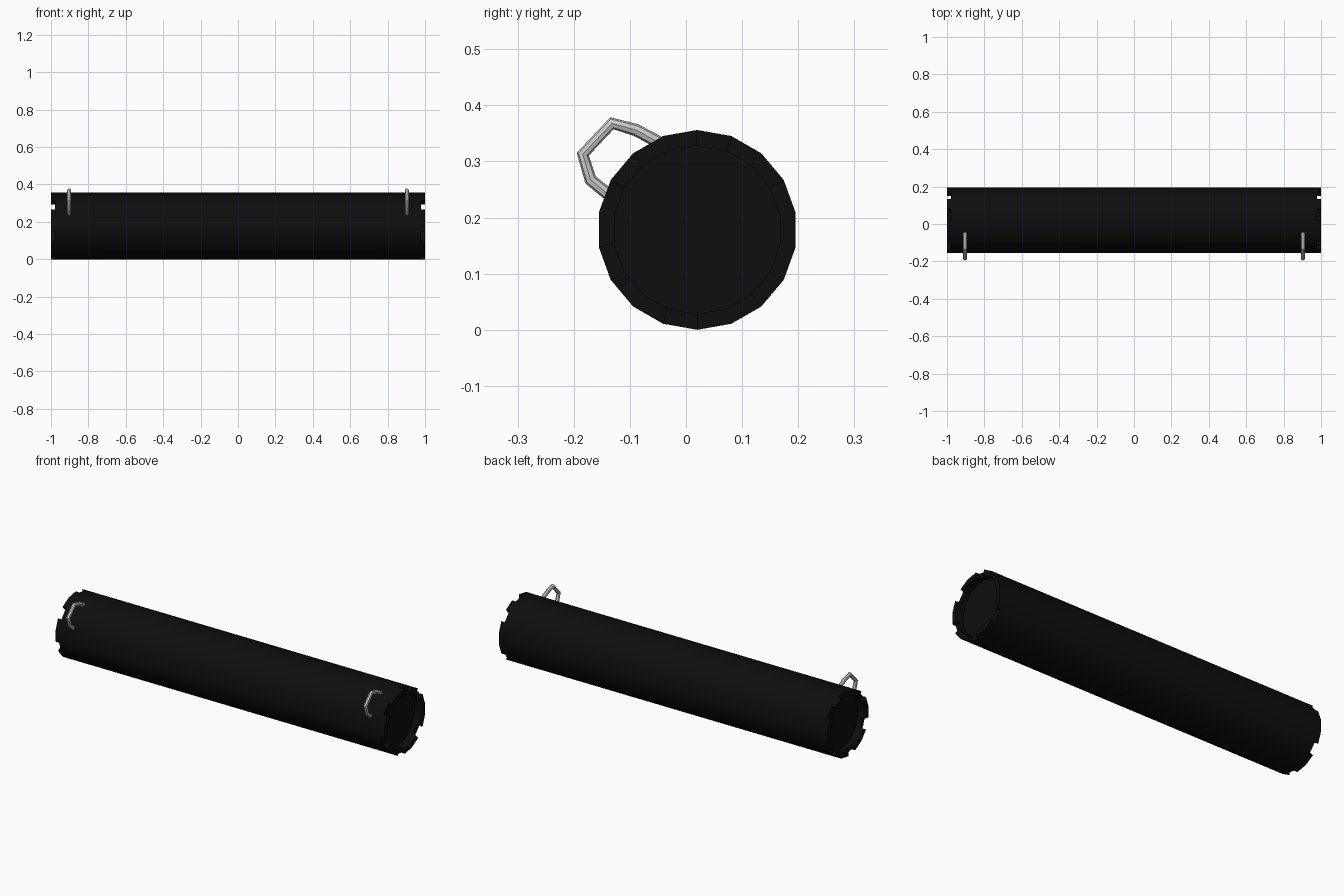
import bpy, bmesh, math

if "Cube" in bpy.data.objects:
    bpy.data.objects.remove(bpy.data.objects["Cube"])

SIDES = 18
CY, CZ = 0.02, 0.178
R_OUT, R_IN = 0.178, 0.15
NOTCHES = {2, 4, 7, 10, 13, 16}   # sides cut away at the rim


def ring(bm, x, r):
    pts = []
    for k in range(SIDES):
        a = math.radians(20 * k - 10)
        pts.append(bm.verts.new((x, CY + r * math.cos(a), CZ + r * math.sin(a))))
    return pts


def add_mirror(obj):
    m = obj.modifiers.new("mirror", 'MIRROR')
    m.use_axis = (True, False, False)


# Tube body: one half with a notched rim and recessed cap, mirrored in x
bm = bmesh.new()
mid = ring(bm, 0, R_OUT)
out_low = ring(bm, 0.979, R_OUT)
out_top = ring(bm, 1.0, R_OUT)
in_top = ring(bm, 1.0, R_IN)
in_low = ring(bm, 0.979, R_IN)
floor = ring(bm, 0.955, R_IN)


def strip(a, b, k):
    n = (k + 1) % SIDES
    bm.faces.new((a[k], a[n], b[n], b[k]))


for k in range(SIDES):
    strip(mid, out_low, k)
    strip(in_low, floor, k)
    if k in NOTCHES:
        strip(out_low, in_low, k)
    else:
        strip(out_low, out_top, k)
        strip(out_top, in_top, k)
        strip(in_top, in_low, k)
    # notch side walls
    if (k in NOTCHES) != ((k - 1) % SIDES in NOTCHES):
        bm.faces.new((out_low[k], out_top[k], in_top[k], in_low[k]))
bm.faces.new(floor)
bmesh.ops.recalc_face_normals(bm, faces=bm.faces)
mesh = bpy.data.meshes.new("tube_body")
bm.to_mesh(mesh)
bm.free()
tube = bpy.data.objects.new("tube_body", mesh)
bpy.context.collection.objects.link(tube)
black = bpy.data.materials.new("black")
black.diffuse_color = (0.004, 0.004, 0.004, 1)
black.use_nodes = True
black.node_tree.nodes["Principled BSDF"].inputs["Base Color"].default_value = black.diffuse_color
mesh.materials.append(black)
add_mirror(tube)

# Strap loops: bent wire near each end
path = [(-0.03, 0.322), (-0.05, 0.335), (-0.089, 0.356), (-0.132, 0.368),
        (-0.184, 0.313), (-0.170, 0.267), (-0.138, 0.241), (-0.12, 0.228)]
curve = bpy.data.curves.new("strap_loops", 'CURVE')
curve.dimensions = '3D'
curve.bevel_depth = 0.011
curve.bevel_resolution = 2
curve.use_fill_caps = True
sp = curve.splines.new('POLY')
sp.points.add(len(path) - 1)
for p, (y, z) in zip(sp.points, path):
    p.co = (0.903, y, z, 1)
loops = bpy.data.objects.new("strap_loops", curve)
bpy.context.collection.objects.link(loops)
bpy.ops.object.select_all(action='DESELECT')
loops.select_set(True)
bpy.context.view_layer.objects.active = loops
bpy.ops.object.convert(target='MESH')
loops = bpy.context.object
add_mirror(loops)

# Smooth shading with sharp rims
for obj in (tube, loops):
    bpy.ops.object.select_all(action='DESELECT')
    obj.select_set(True)
    bpy.context.view_layer.objects.active = obj
    bpy.ops.object.shade_smooth_by_angle(angle=math.radians(35))
